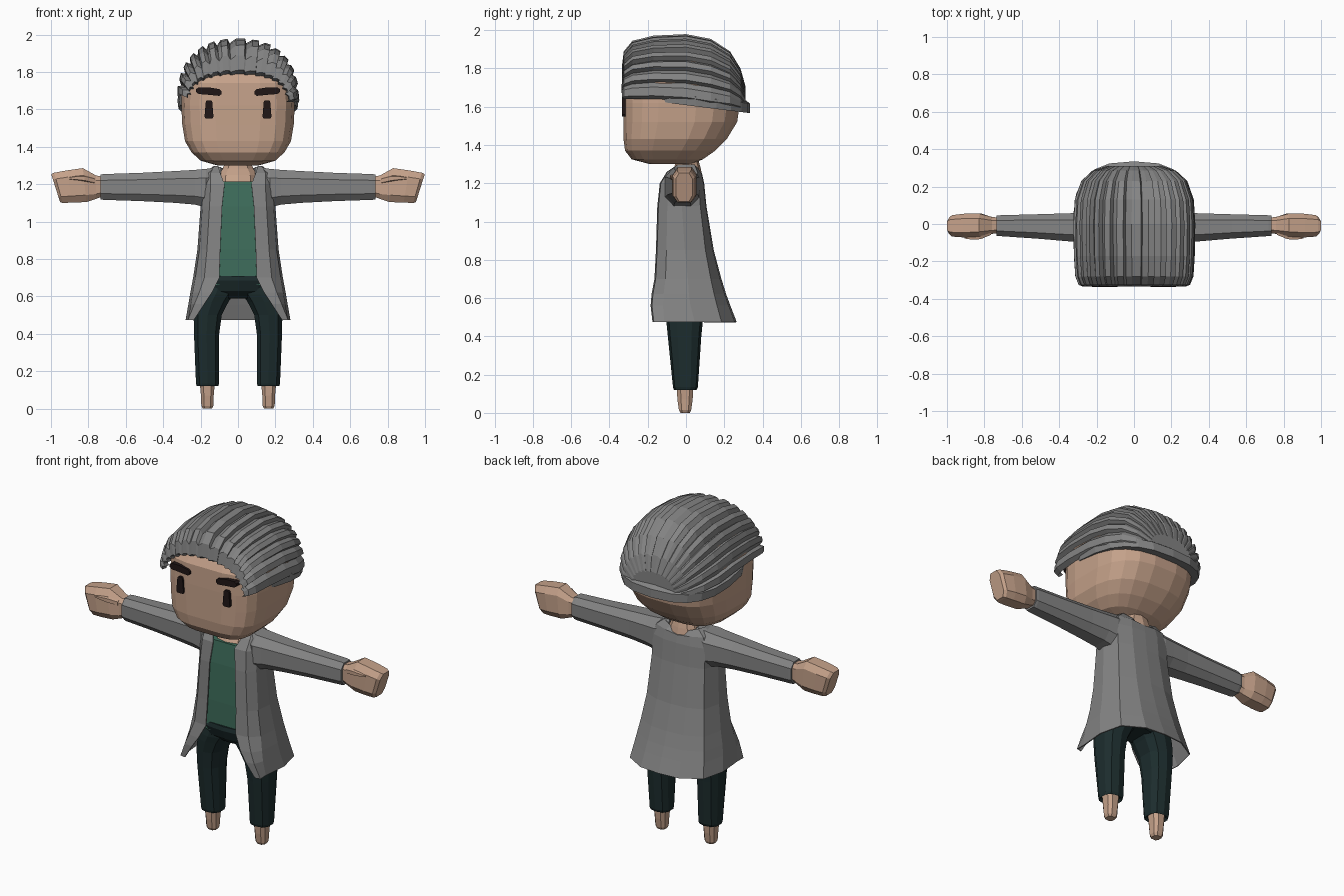
import bpy
from math import sin, cos, pi, radians

if "Cube" in bpy.data.objects:
    bpy.data.objects.remove(bpy.data.objects["Cube"])


def material(name, rgb):
    m = bpy.data.materials.new(name)
    m.use_nodes = True
    m.diffuse_color = (*rgb, 1)
    m.node_tree.nodes["Principled BSDF"].inputs["Base Color"].default_value = (*rgb, 1)
    return m


SKIN = material("skin", (0.56, 0.36, 0.255))
HAIR = material("grey hair", (0.23, 0.23, 0.23))
COAT = material("grey coat", (0.23, 0.23, 0.23))
SHIRT = material("green shirt", (0.05, 0.16, 0.11))
TROUSERS = material("dark teal trousers", (0.012, 0.026, 0.027))
DARK = material("dark brown", (0.014, 0.008, 0.008))


def loft(name, rings, mat, closed=True, caps=True, mirror=False, thick=0):
    """Skin a list of equal-length point rings."""
    n = len(rings[0])
    faces = []
    for r in range(len(rings) - 1):
        for i in range(n if closed else n - 1):
            j = (i + 1) % n
            faces.append((r * n + i, r * n + j, (r + 1) * n + j, (r + 1) * n + i))
    if caps:
        faces.append(tuple(reversed(range(n))))
        faces.append(tuple(range((len(rings) - 1) * n, len(rings) * n)))
    mesh = bpy.data.meshes.new(name)
    mesh.from_pydata([p for ring in rings for p in ring], [], faces)
    mesh.materials.append(mat)
    ob = bpy.data.objects.new(name, mesh)
    bpy.context.collection.objects.link(ob)
    bpy.context.view_layer.objects.active = ob
    bpy.ops.object.mode_set(mode='EDIT')
    bpy.ops.mesh.select_all(action='SELECT')
    bpy.ops.mesh.normals_make_consistent(inside=False)
    bpy.ops.object.mode_set(mode='OBJECT')
    if mirror:
        m = ob.modifiers.new("Mirror", 'MIRROR')
        m.merge_threshold = 0.002
    if thick:
        ob.modifiers.new("Solidify", 'SOLIDIFY').thickness = thick
    return ob


def power(v, p):
    return abs(v) ** p * (1 if v >= 0 else -1)


def flat_ring(z, rx, yf, yb, cx=0, n=16, pf=0.9, pb=0.9):
    """Horizontal ring; pf and pb set how square its front and back are."""
    cy = (yf + yb) / 2
    pts = []
    for i in range(n):
        a = 2 * pi * (i + 0.5) / n
        p = pb if sin(a) > 0 else pf
        pts.append((cx + rx * power(cos(a), p), cy + (yb - cy) * power(sin(a), p), z))
    return pts


def side_ring(x, y0, y1, z0, z1, slant=0, n=8, p=0.75):
    """Ring across an arm; slant moves its top outward."""
    pts = []
    for i in range(n):
        a = 2 * pi * (i + 0.5) / n
        s = power(sin(a), p)
        pts.append((x + slant * s, (y0 + y1) / 2 + (y1 - y0) / 2 * power(cos(a), p),
                    (z0 + z1) / 2 + (z1 - z0) / 2 * s))
    return pts


# Head: flat face, rounded back that slopes in to the neck
head = [(1.30, .11, -.19, .03), (1.325, .20, -.285, .09), (1.37, .25, -.32, .155),
        (1.43, .285, -.328, .215), (1.52, .30, -.328, .27), (1.62, .305, -.328, .285),
        (1.74, .30, -.325, .285), (1.85, .25, -.26, .22)]
loft("head", [flat_ring(*h, n=20, pf=.5, pb=.75) for h in head], SKIN)

# Eyes and brows
loft("eyes", [[(.155 + s * w, y, z) for s, y in ((-1, -.334), (1, -.334), (1, -.31), (-1, -.31))]
              for z, w in ((1.55, .018), (1.56, .024), (1.62, .019), (1.642, .017), (1.648, .01))],
     DARK, mirror=True)
loft("eyebrows", [[(x, y, z + s * h) for y, s in ((-.336, -1), (-.336, 1), (-.30, 1), (-.30, -1))]
                  for x, z, h in ((.088, 1.69, .008), (.10, 1.69, .018), (.16, 1.698, .02),
                                  (.21, 1.7, .018), (.224, 1.7, .008))], DARK, mirror=True)

# Hair: swept-back locks, ridged across and lofted from hairline to nape
LOCKS = 15
stations = [(-.30, .27, 1.79, 1.64, .03), (-.335, .275, 1.81, 1.64, .04), (-.325, .30, 1.89, 1.64, .06),
            (-.28, .318, 1.945, 1.64, .06), (-.17, .325, 1.972, 1.64, .05), (0, .328, 1.98, 1.63, .045),
            (.13, .32, 1.955, 1.61, .045), (.23, .285, 1.89, 1.60, .045), (.285, .225, 1.80, 1.59, .045),
            (.31, .15, 1.71, 1.58, .04), (.31, .05, 1.62, 1.57, 0)]
rings = []
for y, rx, top, base, depth in stations:
    ring = []
    for k in range(LOCKS):
        for part, dip in ((0, depth), (.12, 0), (.6, .1 * depth)):
            a = pi * (k + part) / LOCKS
            # locks overlap outward from the parting on both sides
            f = 1 - 1.6 * dip
            ring.append((rx * f * power(cos(a), .85), y, base + (top - base) * f * power(sin(a), .8)))
    rings.append(ring)
loft("hair", rings, HAIR, closed=False, caps=False)

# Hair band edge that wraps round the back from temple to temple
rim = []
for i in range(17):
    a = radians(-50 + 280 * i / 16)
    y = .02 + .30 * power(sin(a), .75)
    z = 1.628 - .13 * y
    x = power(cos(a), .75)
    out = max(0, sin(a)) * .015
    rim.append([(x * .27, y * .85, z - .01), (x * .318, y + out, z - .02),
                (x * .325, y + out, z + .03), (x * .27, y * .88, z + .07)])
loft("hair_rim", rim, HAIR)

# Neck and open collar skin
loft("neck", [flat_ring(*r, n=10) for r in
              ((1.12, .11, -.125, .07), (1.20, .11, -.125, .08), (1.25, .105, -.095, .083),
               (1.285, .085, -.06, .075), (1.34, .06, -.05, .06))], SKIN)

# Shirt, with a shallow V at the top
shirt = [flat_ring(z, w, yf, .06, n=12, pf=.4) for z, w, yf in
         ((.66, .18, -.13), (.85, .17, -.137), (1.08, .16, -.137))]
shirt.append([(x, y, 1.185 + .35 * min(abs(x), .08)) for x, y, z in flat_ring(1.2, .14, -.128, .05, n=12, pf=.4)])
loft("shirt", shirt, SHIRT)

# Coat: half a wrap from the front opening round to the back seam, mirrored
coat = []
for z, xo, rx, yf, yb, dip in (
        (.475, .235, .28, -.175, .265, 0), (.56, .18, .265, -.185, .232, 0),
        (.62, .14, .255, -.18, .21, 0), (.70, .10, .24, -.165, .185, 0),
        (.85, .095, .217, -.157, .145, 0), (1.08, .085, .20, -.15, .107, 0),
        (1.2, .072, .20, -.137, .095, 0), (1.26, .095, .18, -.10, .085, .015),
        (1.297, .105, .13, -.045, .065, .05)):
    coat.append([(xo, yf, z), ((xo + rx) / 2 + .01, yf * .96, z), (rx * .95, yf * .65, z),
                 (rx, (yf + yb) / 2, z), (rx * .88, yb * .7, z), (rx * .45, yb * .96, z - dip * .4),
                 (0, yb, z - dip)])
loft("coat", coat, COAT, closed=False, caps=False, mirror=True, thick=.006)

# Sleeves
loft("sleeves", [side_ring(*r) for r in
                 ((.09, -.07, .06, 1.12, 1.297), (.17, -.115, .075, 1.07, 1.288),
                  (.23, -.107, .07, 1.085, 1.282), (.34, -.098, .062, 1.095, 1.275),
                  (.52, -.082, .056, 1.105, 1.265), (.72, -.068, .05, 1.112, 1.258),
                  (.735, -.066, .048, 1.115, 1.255), (.735, -.055, .038, 1.125, 1.245))],
     COAT, mirror=True)

# Hands: closed fists with a slanted knuckle end
loft("hands", [side_ring(*r, p=.6) for r in
               ((.715, -.05, .035, 1.135, 1.24), (.76, -.055, .04, 1.118, 1.25),
                (.82, -.07, .058, 1.10, 1.29, .01), (.90, -.075, .058, 1.097, 1.278, .015),
                (.96, -.07, .05, 1.096, 1.265, .024), (.975, -.055, .035, 1.1, 1.258, .025))],
     SKIN, mirror=True)
loft("thumbs", [side_ring(*r, n=6) for r in
                ((.765, -.06, -.02, 1.2, 1.235), (.82, -.084, -.03, 1.212, 1.25),
                 (.87, -.086, -.03, 1.22, 1.245), (.905, -.08, -.04, 1.225, 1.238))],
     SKIN, mirror=True)

# Trousers: hips and two legs that curve in to the crotch
loft("trouser_hips", [flat_ring(*r, n=14, pf=.7) for r in
                      ((.59, .10, -.08, .09), (.63, .19, -.125, .13), (.685, .2, -.146, .13),
                       (.71, .16, -.142, .10))], TROUSERS)
loft("trouser_legs", [flat_ring(z, w, yf, yb, cx, 10, .75, .75) for z, cx, w, yf, yb in
                      ((.135, .163, .05, -.05, .045), (.12, .163, .06, -.063, .055),
                       (.135, .163, .064, -.068, .062), (.40, .168, .07, -.095, .08),
                       (.50, .162, .078, -.105, .09), (.57, .14, .092, -.115, .10),
                       (.61, .12, .10, -.12, .105), (.66, .10, .10, -.12, .11))],
     TROUSERS, mirror=True)

# Feet
loft("feet", [flat_ring(z, w, -d - .005, d - .005, .164, 8, .7, .7) for z, w, d in
              ((0, .026, .026), (.015, .034, .034), (.07, .036, .042), (.15, .044, .047))],
     SKIN, mirror=True)
